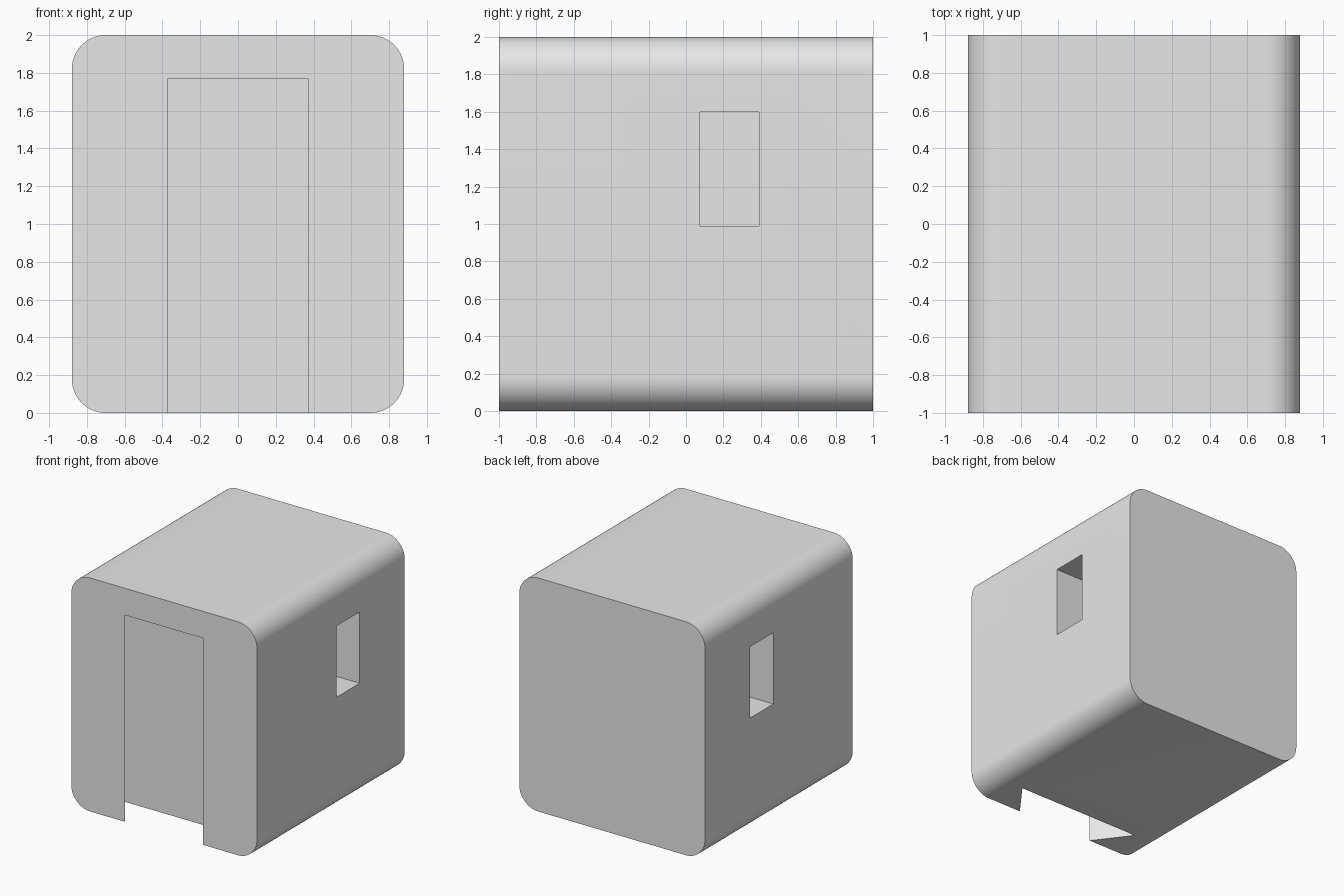
import bpy
import bmesh
import math

cube = bpy.data.objects.get("Cube")
if cube:
    bpy.data.objects.remove(cube, do_unlink=True)

HALF_W, HALF_D, HEIGHT = 0.88, 1.0, 2.0
CORNER = 0.18
RECESS = 0.30

grey = bpy.data.materials.new("plain grey")
grey.use_nodes = True
colour = (0.8, 0.8, 0.8, 1.0)
grey.diffuse_color = colour
grey.node_tree.nodes["Principled BSDF"].inputs["Base Color"].default_value = colour


def prism(name, outline, z0, z1):
    """Upright solid from a plan outline given as (x, y) points."""
    bm = bmesh.new()
    base = bm.faces.new([bm.verts.new((x, y, z0)) for x, y in outline])
    top = bmesh.ops.extrude_face_region(bm, geom=[base])
    moved = [g for g in top["geom"] if isinstance(g, bmesh.types.BMVert)]
    bmesh.ops.translate(bm, verts=moved, vec=(0, 0, z1 - z0))
    bmesh.ops.recalc_face_normals(bm, faces=bm.faces)
    mesh = bpy.data.meshes.new(name)
    bm.to_mesh(mesh)
    bm.free()
    mesh.materials.append(grey)
    obj = bpy.data.objects.new(name, mesh)
    bpy.context.collection.objects.link(obj)
    return obj


def box(name, x0, x1, y0, y1, z0, z1):
    return prism(name, [(x0, y0), (x1, y0), (x1, y1), (x0, y1)], z0, z1)


# Main block, rounded along its four front-to-back edges
hut = box("hut_block", -HALF_W, HALF_W, -HALF_D, HALF_D, 0, HEIGHT)
bm = bmesh.new()
bm.from_mesh(hut.data)
long_edges = [e for e in bm.edges
              if abs(e.verts[0].co.y - e.verts[1].co.y) > HALF_D]
bmesh.ops.bevel(bm, geom=long_edges, offset=CORNER, segments=16,
                profile=0.5, affect='EDGES')
bm.to_mesh(hut.data)
bm.free()

# Doorway recess, widening inwards and open at the bottom
flare = 0.225 / RECESS
lip = 0.1
outer, inner = 0.37 - flare * lip, 0.37 + 0.225
front, back = -HALF_D - lip, -HALF_D + RECESS
cutters = [prism("doorway_cutter",
                 [(-outer, front), (outer, front), (inner, back), (-inner, back)],
                 -0.2, 1.77)]

# Window recess on each side
for label, side in (("left", 1), ("right", -1)):
    x0, x1 = sorted((side * (HALF_W - RECESS), side * (HALF_W + lip)))
    cutters.append(box(label + "_window_cutter", x0, x1, 0.075, 0.39, 0.99, 1.60))

# Cut the recesses
bpy.context.view_layer.objects.active = hut
for cutter in cutters:
    cutter.hide_render = True
    mod = hut.modifiers.new(cutter.name, 'BOOLEAN')
    mod.operation = 'DIFFERENCE'
    mod.solver = 'EXACT'
    mod.object = cutter
    bpy.ops.object.modifier_apply(modifier=mod.name)
    bpy.data.objects.remove(cutter, do_unlink=True)

# Smooth rounded corners, crisp openings
bpy.ops.object.select_all(action='DESELECT')
hut.select_set(True)
bpy.context.view_layer.objects.active = hut
bpy.ops.object.shade_smooth_by_angle(angle=math.radians(30))
